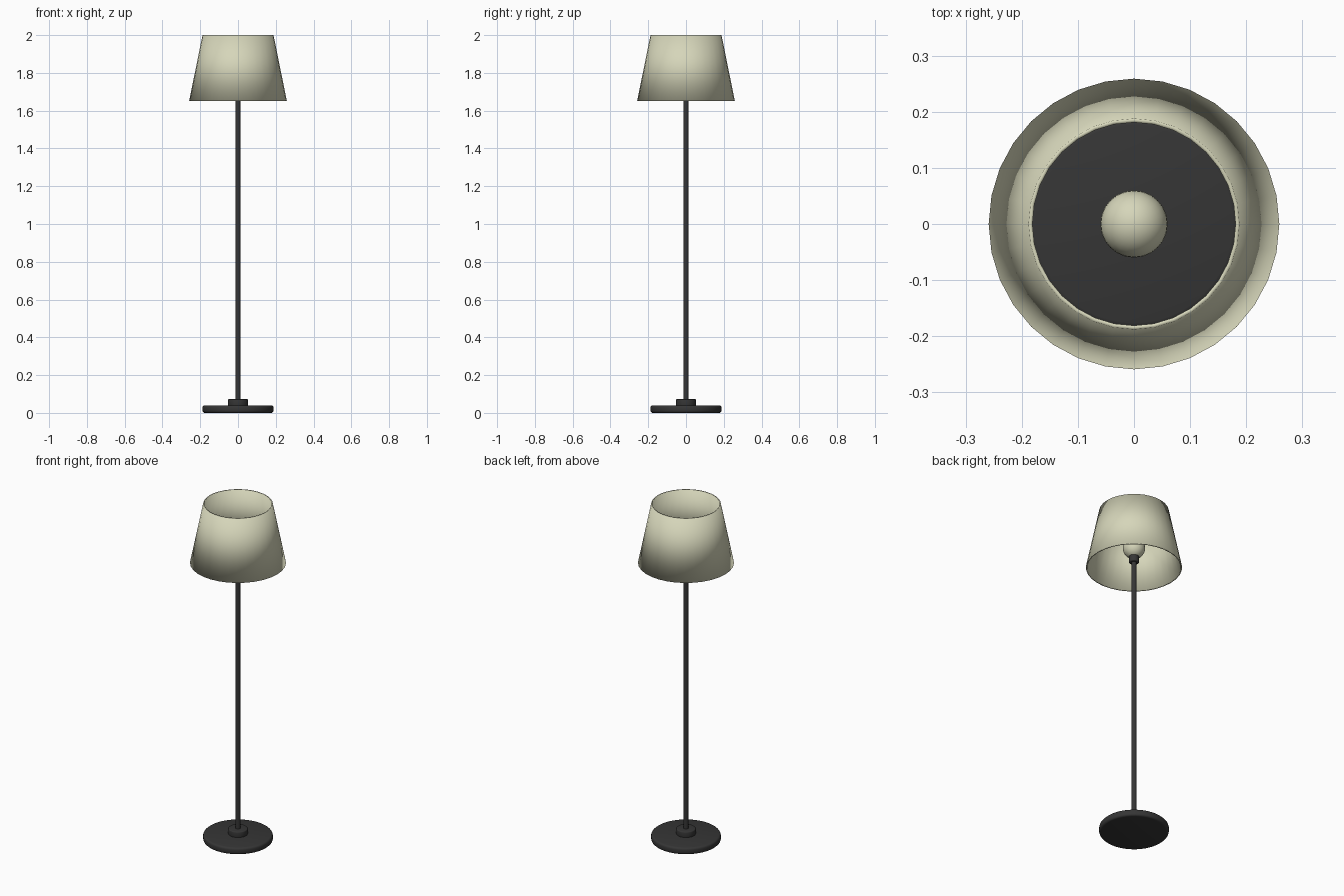
import bpy, bmesh, math

if "Cube" in bpy.data.objects:
    bpy.data.objects.remove(bpy.data.objects["Cube"])


def material(name, rgb):
    m = bpy.data.materials.new(name)
    m.diffuse_color = (*rgb, 1.0)
    m.use_nodes = True
    m.node_tree.nodes["Principled BSDF"].inputs["Base Color"].default_value = m.diffuse_color
    return m


DARK = material("charcoal metal", (0.036, 0.036, 0.036))
CREAM = material("cream fabric", (0.67, 0.67, 0.49))


def lathe(name, profile, mat, sides=32, closed=False, angle=None):
    """Revolve (radius, z) points around z; open profiles get capped ends."""
    bm = bmesh.new()
    rings = [[bm.verts.new((r * math.cos(2 * math.pi * i / sides),
                            r * math.sin(2 * math.pi * i / sides), z))
              for i in range(sides)] for r, z in profile]
    pairs = list(zip(rings, rings[1:]))
    if closed:
        pairs.append((rings[-1], rings[0]))
    for a, b in pairs:
        for i in range(sides):
            j = (i + 1) % sides
            bm.faces.new((a[i], a[j], b[j], b[i]))
    if not closed:
        bm.faces.new(rings[0][::-1])
        bm.faces.new(rings[-1])
    bmesh.ops.recalc_face_normals(bm, faces=bm.faces)
    for f in bm.faces:
        f.smooth = True
    me = bpy.data.meshes.new(name)
    bm.to_mesh(me)
    bm.free()
    me.materials.append(mat)
    ob = bpy.data.objects.new(name, me)
    bpy.context.collection.objects.link(ob)
    if angle:
        bpy.ops.object.select_all(action='DESELECT')
        ob.select_set(True)
        bpy.context.view_layer.objects.active = ob
        bpy.ops.object.shade_smooth_by_angle(angle=math.radians(angle))
    return ob


def rounded_disc(name, r, z0, z1, bevel, mat, sides=32):
    """Cylinder with rounded top and bottom edges."""
    steps = [math.radians(a) for a in (0, 30, 60, 90)]
    low = [(r - bevel + bevel * math.sin(a), z0 + bevel - bevel * math.cos(a)) for a in steps]
    high = [(r - bevel + bevel * math.cos(a), z1 - bevel + bevel * math.sin(a)) for a in steps]
    return lathe(name, low + high, mat, sides, angle=35)


# Weighted foot, collar and pole
rounded_disc("base", 0.188, 0.0, 0.04, 0.012, DARK, 48)
rounded_disc("collar", 0.053, 0.036, 0.073, 0.005, DARK)
lathe("pole", [(0.014, 0.06), (0.014, 1.69)], DARK, 16, angle=35)

# Bulb holder and round bulb
rounded_disc("socket", 0.027, 1.68, 1.73, 0.005, DARK, 24)
bpy.ops.mesh.primitive_uv_sphere_add(segments=24, ring_count=16, radius=0.06,
                                     location=(0, 0, 1.77))
bulb = bpy.context.object
bulb.name = "bulb"
bulb.data.materials.append(CREAM)
bpy.ops.object.shade_smooth()

# Thin tapered shade, open at both ends, smooth over its rims
lathe("shade", [(0.259, 1.65), (0.188, 2.0), (0.181, 2.0), (0.252, 1.65)],
      CREAM, 32, closed=True)
